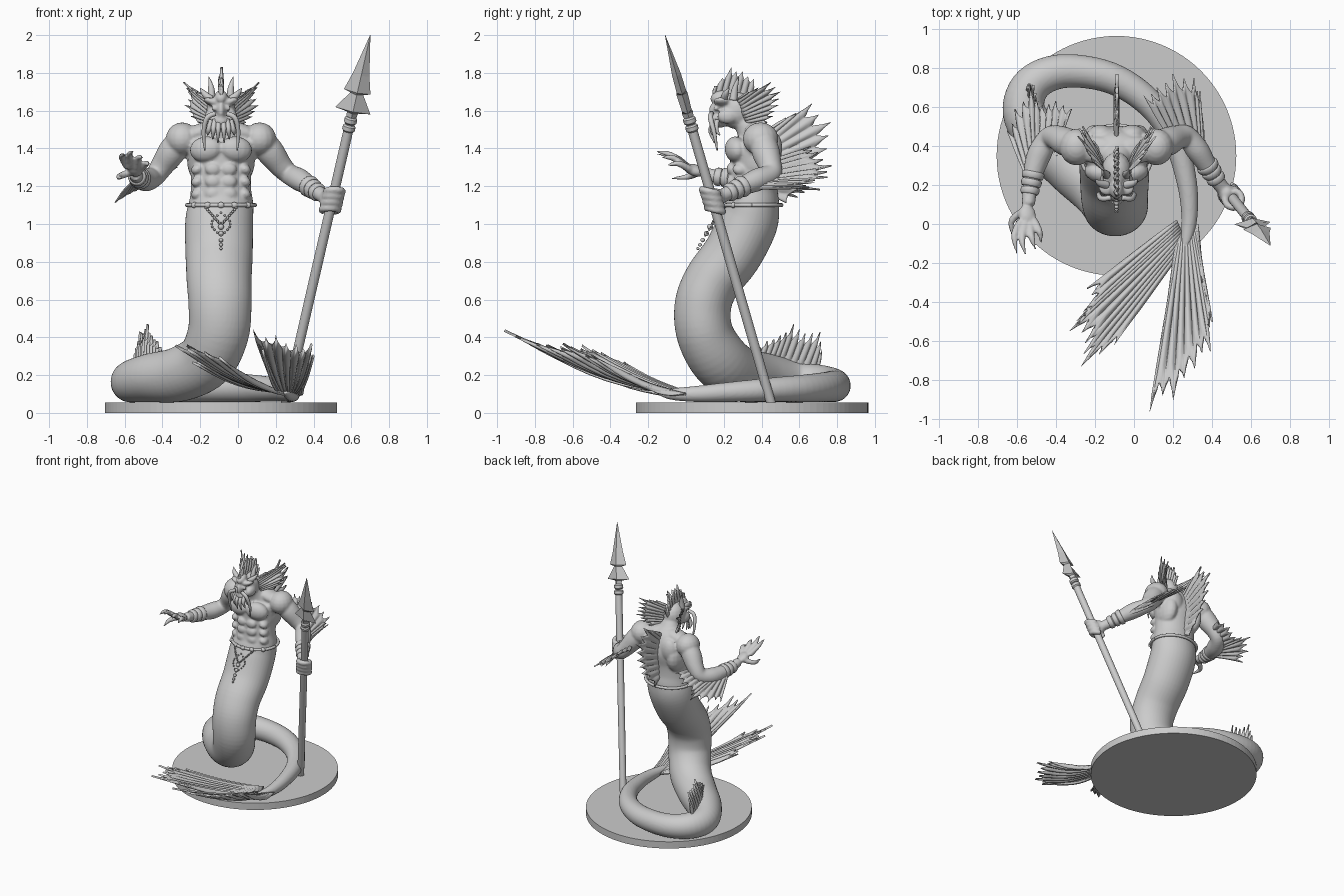
import bpy, bmesh, math, random
from mathutils import Vector, Matrix, Euler
random.seed(4)
CX = -0.09  # mid-plane of the upper body


def catmull(pts, n):
    out = []
    for i in range(len(pts) - 1):
        p = [pts[max(0, min(len(pts) - 1, i + k))] for k in (-1, 0, 1, 2)]
        for j in range(n):
            t = j / n
            out.append([0.5 * (2 * b + (c - a) * t + (2 * a - 5 * b + 4 * c - d) * t * t
                        + (3 * b - a - 3 * c + d) * t ** 3) for a, b, c, d in zip(*p)])
    return out + [list(pts[-1])]


def tube(bm, pts, seg=16, n=5):
    """Loft of elliptical rings; points are (x, y, z, r) or (x, y, z, rx, ry)."""
    pts = [tuple(p) + (p[3],) if len(p) == 4 else p for p in pts]
    pts = catmull(pts, n) if n > 1 else pts
    pos, rings, u = [Vector(p[:3]) for p in pts], [], Vector((1, 0, 0.01))
    for i, p in enumerate(pts):
        t = (pos[min(i + 1, len(pos) - 1)] - pos[max(i - 1, 0)]).normalized()
        if i == 0 and abs(t.x) > 0.9:
            u = Vector((0, 1, 0))
        u = (u - t * u.dot(t)).normalized()
        v = t.cross(u)
        rings.append([bm.verts.new(pos[i] + u * max(p[3], .001) * math.cos(a) + v * max(p[4], .001) * math.sin(a))
                      for a in (2 * math.pi * k / seg for k in range(seg))])
    for a, b in zip(rings, rings[1:]):
        for k in range(seg):
            bm.faces.new((a[k], a[(k + 1) % seg], b[(k + 1) % seg], b[k]))
    bm.faces.new(rings[0])
    bm.faces.new(rings[-1])


def ball(bm, c, r, rot=(0, 0, 0), seg=16):
    m = Matrix.Translation(c) @ Euler(rot).to_matrix().to_4x4() @ Matrix.Diagonal((*r, 1))
    bmesh.ops.create_uvsphere(bm, u_segments=seg, v_segments=seg // 2 + 2, radius=1, matrix=m)


def finish(name, bm, smooth=True):
    bmesh.ops.recalc_face_normals(bm, faces=bm.faces)
    me = bpy.data.meshes.new(name)
    bm.to_mesh(me)
    bm.free()
    for f in me.polygons:
        f.use_smooth = smooth
    ob = bpy.data.objects.new(name, me)
    bpy.context.collection.objects.link(ob)
    return ob


def along(pts, s):
    x = s * (len(pts) - 1)
    i = min(int(x), len(pts) - 2)
    return Vector(pts[i]).lerp(Vector(pts[i + 1]), x - i)


def fin(name, base, tips, notch=0.22, sag=0.0, ridge=0.008, split=2, thick=0.009):
    """Ragged webbed membrane: ribs run from the base line to the tips."""
    bm, rows, sub = bmesh.new(), 8, 6
    spans = (len(tips) - 1) * split
    ext = [random.uniform(0.9, 1.0) if i % split else 1.0 for i in range(spans + 1)]
    nrm = (Vector(tips[-1]) - Vector(tips[0])).cross(along(tips, .5) - along(base, .5)).normalized()
    grid = []
    for c in range(spans * sub + 1):
        s, f = c / (spans * sub), (c % sub) / sub
        i = min(c // sub, spans - 1)
        f = 1.0 if c == spans * sub else f
        d = 1 - abs(2 * f - 1)
        ln = (ext[i] * (1 - f) + ext[i + 1] * f) * (1 - notch * d ** 0.6)
        a, b = along(base, s), along(tips, s)
        col = []
        for r in range(rows + 1):
            t = r / rows * ln
            p = a.lerp(b, t) + nrm * ridge * math.cos(2 * math.pi * f) * math.sin(math.pi * min(t, .9))
            p.z -= sag * math.sin(math.pi * t)
            col.append(bm.verts.new(p))
        grid.append(col)
    for a, b in zip(grid, grid[1:]):
        for r in range(rows):
            bm.faces.new((a[r], b[r], b[r + 1], a[r + 1]))
    ob = finish(name, bm)
    m = ob.modifiers.new("thickness", 'SOLIDIFY')
    m.thickness, m.offset = thick, 0


# round base
bm = bmesh.new()
bmesh.ops.create_cone(bm, cap_ends=True, segments=96, radius1=.615, radius2=.615, depth=.055,
                      matrix=Matrix.Translation((-.09, .35, .0275)))
finish("base", bm, False)

# torso and coiled tail
bm = bmesh.new()
tube(bm, [(CX, .31, 1.56, .06, .065), (CX, .345, 1.5, .1, .08), (CX, .37, 1.45, .18, .11), (CX, .37, 1.37, .175, .135),
          (CX, .36, 1.27, .16, .128), (CX, .355, 1.18, .16, .13), (CX, .35, 1.1, .172, .145), (-.1, .325, 1, .18, .158),
          (-.1, .245, .84, .178, .155), (-.1, .14, .7, .172, .15), (-.095, .09, .57, .167, .15),
          (-.105, .1, .42, .162, .15), (-.17, .18, .28, .155), (-.31, .29, .205, .145), (-.47, .43, .185, .128),
          (-.565, .58, .165, .11), (-.52, .72, .155, .097), (-.36, .785, .145, .087), (-.12, .75, .138, .08),
          (.08, .62, .13, .072), (.21, .43, .122, .062), (.27, .22, .11, .052), (.285, .05, .1, .042),
          (.27, -.08, .1, .03), (.25, -.15, .11, .012)], 40, 6)
for s in (-1, 1):
    ball(bm, (CX + s * .08, .262, 1.395), (.088, .055, .068), (0, s * .15, s * .25))   # pecs
    ball(bm, (CX + s * .115, .4, 1.34), (.065, .11, .12))                             # lats
    ball(bm, (CX + s * .1, .38, 1.49), (.11, .07, .045), (0, s * .3, 0))              # traps
    ball(bm, (CX + s * .205, .395, 1.45), (.088, .095, .088))                         # deltoids
    ball(bm, (CX + s * .08, .46, 1.4), (.07, .05, .09))                               # shoulder blades
    for z in (1.29, 1.225, 1.16):
        ball(bm, (CX + s * .042, .24, z), (.042, .025, .034))                         # abs
        ball(bm, (CX + s * .125, .285, z), (.035, .04, .028), (0, s * .5, 0))
    # face
    ball(bm, (CX + s * .045, .19, 1.645), (.05, .045, .02), (0, -s * .35, -s * .3))
    ball(bm, (CX + s * .055, .22, 1.57), (.03, .055, .04))
    ball(bm, (CX + s * .038, .16, 1.612), (.014, .014, .013))
ball(bm, (CX, .27, 1.6), (.078, .1, .098))
ball(bm, (CX, .175, 1.6), (.024, .055, .055), (.3, 0, 0))
ball(bm, (CX, .18, 1.545), (.045, .05, .035))
ball(bm, (CX, .175, 1.675), (.035, .05, .03), (.4, 0, 0))
# arms
tube(bm, [(-.28, .4, 1.48, .06), (-.345, .42, 1.39, .074), (-.4, .445, 1.31, .062), (-.44, .44, 1.255, .055),
          (-.485, .36, 1.235, .062), (-.515, .27, 1.24, .052), (-.535, .17, 1.25, .038), (-.542, .1, 1.265, .034)], 24)
tube(bm, [(.1, .4, 1.48, .06), (.165, .42, 1.39, .074), (.225, .445, 1.31, .062), (.27, .45, 1.265, .055),
          (.325, .38, 1.235, .06), (.37, .31, 1.205, .051), (.425, .225, 1.165, .039), (.47, .165, 1.135, .036)], 24)
# open hand
ball(bm, (-.548, .045, 1.285), (.046, .058, .03), (-.3, .3, 0))
for a, b, c in [((-.585, .01, 1.3), (-.615, -.06, 1.355), (-.6, -.155, 1.37)),
                ((-.56, 0, 1.305), (-.575, -.08, 1.365), (-.555, -.16, 1.385)),
                ((-.535, 0, 1.3), (-.525, -.07, 1.35), (-.505, -.13, 1.35)),
                ((-.515, .02, 1.29), (-.485, -.04, 1.32), (-.475, -.1, 1.31)),
                ((-.58, .06, 1.27), (-.63, .01, 1.25), (-.615, -.08, 1.24))]:
    tube(bm, [(*a, .02), (*b, .017), (*c, .005)], 10)
# gripping hand


def shaft(z, off=(0, 0, 0)):
    return Vector((.5 + .23 * (z - 1.13), .14 - .288 * (z - 1.13), z)) + Vector(off)


ball(bm, (.475, .16, 1.13), (.045, .045, .06))
for z in (1.075, 1.108, 1.14, 1.172):
    tube(bm, [(*shaft(z, (.043 * math.cos(a), .043 * math.sin(a), -.01 * math.sin(a))), .019)
              for a in (math.radians(d) for d in range(-215, 90, 30))], 10, 2)
body = finish("body", bm)
m = body.modifiers.new("blend", 'REMESH')
m.mode, m.voxel_size, m.use_smooth_shade = 'VOXEL', .0085, True
m = body.modifiers.new("soften", 'SMOOTH')
m.factor, m.iterations = .5, 3

# beard tendrils, whiskers and brow horns
bm = bmesh.new()
for s in (-1, 1):
    for x, y, z, r in [(.015, .15, 1.43, .013), (.04, .16, 1.45, .014), (.065, .18, 1.47, .013)]:
        tube(bm, [(CX + s * x * .8, .165, 1.55, r), (CX + s * x, y - .02, 1.5, r), (CX + s * x * 1.1, y, z, .003)], 10)
    tube(bm, [(CX + s * .03, .135, 1.585, .013), (CX + s * .075, .13, 1.56, .014), (CX + s * .092, .15, 1.48, .011),
              (CX + s * .085, .165, 1.39, .004)], 10)
    for x, y, z in [(.11, .2, 1.72), (.065, .25, 1.78)]:
        tube(bm, [(CX + s * .05, y, 1.655, .022), (CX + s * x * .8, y + .01, (z + 1.66) / 2, .016),
                  (CX + s * x, y + .03, z, .002)], 10)
finish("face_tendrils", bm)

# webbed fins
fin("head_crest", [(CX, .14, 1.68), (CX, .22, 1.68), (CX, .31, 1.67), (CX, .36, 1.6)],
    [(CX, .15, 1.73), (CX, .24, 1.83), (CX, .3, 1.81), (CX, .36, 1.77), (CX, .4, 1.68)], .3, thick=.014)
fin("back_fin", [(CX, .43, 1.5), (CX, .47, 1.35), (CX, .46, 1.15)],
    [(CX, .53, 1.56), (CX, .67, 1.64), (CX, .77, 1.54), (CX, .75, 1.4), (CX, .69, 1.27), (CX, .53, 1.11)], .25, thick=.014)
for s, side in ((-1, "right"), (1, "left")):
    fin(side + "_ear_fin", [(CX + s * .06, .27, 1.66), (CX + s * .07, .3, 1.58), (CX + s * .06, .33, 1.51)],
        [(CX + s * p[0], p[1], p[2]) for p in [(.13, .33, 1.7), (.2, .45, 1.75), (.175, .5, 1.7), (.195, .49, 1.63),
                                              (.16, .46, 1.57), (.1, .41, 1.51)]], .3)
fin("right_forearm_fin", [(-.56, .25, 1.225), (-.5, .37, 1.225), (-.37, .44, 1.3)],
    [(-.65, .48, 1.11), (-.61, .59, 1.14), (-.53, .71, 1.18), (-.47, .61, 1.2), (-.4, .63, 1.25), (-.32, .59, 1.3)])
fin("left_forearm_fin", [(.39, .3, 1.19), (.32, .41, 1.23), (.18, .44, 1.34)],
    [(.31, .6, 1.19), (.34, .68, 1.22), (.31, .75, 1.25), (.2, .77, 1.31), (.12, .7, 1.38), (.05, .66, 1.41)])
fin("coil_fin", [(-.4, .35, .3), (-.5, .5, .27), (-.55, .7, .22)],
    [(-.4, .35, .33), (-.43, .43, .38), (-.46, .5, .41), (-.48, .57, .47), (-.5, .63, .42), (-.52, .71, .43),
     (-.54, .72, .34)], .4, thick=.014)
fin("tail_fin_right", [(.22, .02, .11), (.27, -.1, .09)],
    [(-.24, -.33, .27), (-.26, -.45, .32), (-.33, -.55, .36), (-.25, -.61, .35), (-.27, -.73, .36), (-.1, -.62, .3)],
    .12, .03, .012, 2, .014)
fin("tail_fin_left", [(.22, -.06, .1), (.325, 0, .1)],
    [(.13, -.78, .34), (.08, -.96, .44), (.2, -.9, .41), (.31, -.74, .36), (.39, -.65, .37), (.4, -.5, .31),
     (.35, -.3, .21)], .12, .04, .012, 2, .014)

# belt with hanging beads
bm = bmesh.new()


def waist(d, z):
    return (CX + d, .35 - (1.1 - z) * .56 - .158 * math.sqrt(max(0, 1 - (d / .18) ** 2)), z)


tube(bm, [(CX + .18 * math.cos(a), .35 + .155 * math.sin(a), 1.1, .011)
          for a in (2 * math.pi * k / 32 for k in range(33))], 8, 2)
for d in (-.14, -.07, 0, .07, .14):
    ball(bm, waist(d, 1.1), (.02, .014, .016), seg=10)
for s in (-1, 1):
    for k in range(9):
        ball(bm, waist(s * .08 * (1 - k / 9), 1.085 - .09 * k / 9), (.007,) * 3, seg=8)
        ball(bm, waist(s * .05 * math.sin(math.pi * k / 8), 1.06 - .12 * k / 8), (.006,) * 3, seg=8)
for k, z in enumerate((.985, .95, .915, .89, .87)):
    ball(bm, waist(0, z), (.016 - .002 * k,) * 3, seg=10)
finish("belt", bm)

# forearm wraps
bm = bmesh.new()
for arm in ([(-.515, .27, 1.24, .054), (-.523, .23, 1.243, .049), (-.531, .19, 1.247, .044), (-.537, .15, 1.253, .04)],
            [(.37, .31, 1.205, .054), (.39, .28, 1.19, .049), (.41, .25, 1.176, .044), (.43, .218, 1.162, .042)]):
    for a, b in zip(arm, arm[1:]):
        p = [tuple(x + (y - x) * t for x, y in zip(a, b)) for t in (.08, .3, .7, .92)]
        tube(bm, [(*q[:3], q[3] + (.002 if i in (0, 3) else .006)) for i, q in enumerate(p)], 24, 2)
finish("forearm_wraps", bm)

# spear
bm = bmesh.new()
tube(bm, [(*shaft(z), r) for z, r in ((.05, .025), (.8, .026), (1.5, .026))], 20, 1)
for z in (1.49, 1.53):
    tube(bm, [(*shaft(z + d), r) for d, r in ((0, .026), (.008, .034), (.028, .034), (.036, .026))], 20, 1)
finish("spear_shaft", bm)
bpy.context.view_layer.objects.active = bpy.data.objects["spear_shaft"]
bm = bmesh.new()
tube(bm, [(*shaft(z), w, t) for z, w, t in ((1.55, .024, .024), (1.59, .03, .03), (1.6, .095, .026), (1.69, .035, .03),
                                          (1.7, .072, .026), (1.79, .045, .024), (2, .001, .001))], 4, 1)
finish("spear_head", bm, False)
bpy.ops.object.select_all(action='DESELECT')
bpy.data.objects["spear_shaft"].select_set(True)
bpy.ops.object.shade_smooth_by_angle(angle=math.radians(35))
